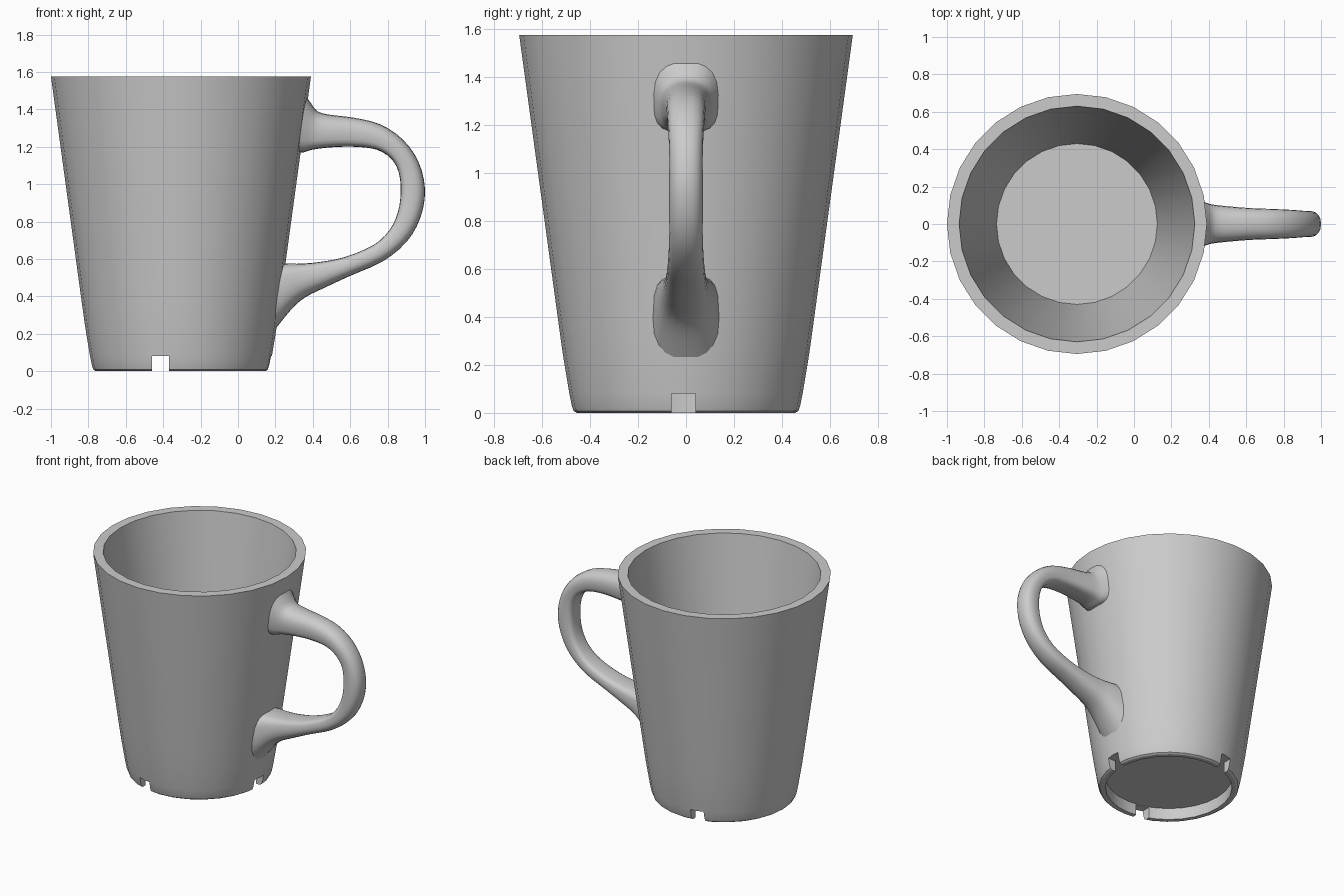
import bpy, math
from mathutils import Vector

if "Cube" in bpy.data.objects:
    bpy.data.objects.remove(bpy.data.objects["Cube"])

CX = -0.305      # axis of the cup
SEG = 28


def make_object(name, verts, faces):
    me = bpy.data.meshes.new(name)
    me.from_pydata(verts, [], faces)
    me.validate()
    ob = bpy.data.objects.new(name, me)
    bpy.context.collection.objects.link(ob)
    return ob


def smooth(ob, angle):
    bpy.ops.object.select_all(action='DESELECT')
    ob.select_set(True)
    bpy.context.view_layer.objects.active = ob
    bpy.ops.object.shade_smooth_by_angle(angle=math.radians(angle))


def loft(rings):
    """Join equal rings of points into a closed, capped skin."""
    n = len(rings[0])
    verts = [p for r in rings for p in r]
    faces = []
    for i in range(len(rings) - 1):
        for j in range(n):
            k = (j + 1) % n
            faces.append((i * n + j, i * n + k, (i + 1) * n + k, (i + 1) * n + j))
    faces.append(tuple(reversed(range(n))))
    faces.append(tuple(range((len(rings) - 1) * n, len(rings) * n)))
    return verts, faces


# Cup: recessed underside, foot ring, outer wall, rim, inner wall, floor (r, z)
profile = [(0.425, 0.085), (0.425, 0.0), (0.455, 0.0), (0.468, 0.008),
           (0.476, 0.03), (0.486, 0.08), (0.501, 0.17), (0.514, 0.25),
           (0.532, 0.38), (0.695, 1.575), (0.63, 1.575), (0.43, 0.125)]
rings = [[(CX + r * math.sin(2 * math.pi * j / SEG),
           -r * math.cos(2 * math.pi * j / SEG), z) for j in range(SEG)]
         for r, z in profile]
cup = make_object("cup", *loft(rings))

# Drain notches through the foot ring
for centre, size in [((-0.415, 0, -0.01), (0.09, 1.4, 0.18)),
                     ((0.12, -0.01, -0.01), (0.3, 0.1, 0.18))]:
    bpy.ops.mesh.primitive_cube_add(size=1, location=centre)
    cutter = bpy.context.object
    cutter.name = "notch_cutter"
    cutter.scale = size
    cutter.hide_render = True
    mod = cup.modifiers.new("notch", 'BOOLEAN')
    mod.operation = 'DIFFERENCE'
    mod.solver = 'EXACT'
    mod.object = cutter
    bpy.context.view_layer.objects.active = cup
    bpy.ops.object.modifier_apply(modifier=mod.name)
    bpy.data.objects.remove(cutter, do_unlink=True)
smooth(cup, 30)

# Handle stations: outer x, z, inner x, z, half width
stations = [
    (0.345, 1.50, 0.315, 1.17, 0.14), (0.392, 1.43, 0.35, 1.17, 0.12),
    (0.43, 1.387, 0.40, 1.185, 0.105), (0.50, 1.37, 0.50, 1.197, 0.095),
    (0.62, 1.355, 0.62, 1.20, 0.085), (0.76, 1.32, 0.74, 1.185, 0.08),
    (0.88, 1.24, 0.82, 1.135, 0.075), (0.965, 1.12, 0.86, 1.06, 0.07),
    (1.00, 0.97, 0.87, 0.96, 0.07), (0.975, 0.82, 0.855, 0.85, 0.07),
    (0.90, 0.69, 0.81, 0.755, 0.07), (0.77, 0.585, 0.725, 0.675, 0.075),
    (0.60, 0.51, 0.57, 0.61, 0.082), (0.46, 0.445, 0.43, 0.583, 0.092),
    (0.36, 0.395, 0.335, 0.575, 0.105), (0.285, 0.33, 0.28, 0.575, 0.12),
    (0.18, 0.20, 0.22, 0.575, 0.14)]


def catmull(pts, steps):
    pts = [Vector(p) for p in pts]
    ext = [2 * pts[0] - pts[1]] + pts + [2 * pts[-1] - pts[-2]]
    out = []
    for i in range(1, len(ext) - 2):
        a, b, c, d = ext[i - 1:i + 3]
        for s in range(steps):
            t = s / steps
            out.append(0.5 * (2 * b + (c - a) * t + (2 * a - 5 * b + 4 * c - d) * t * t
                              + (3 * b - a - 3 * c + d) * t ** 3))
    return out + [pts[-1]]


# Handle: rounded outside, flatter towards the finger side
N = 20
rings = []
for ox, oz, ix, iz, w in catmull(stations, 3):
    ring = []
    for j in range(N):
        a = 2 * math.pi * j / N
        c, s = math.cos(a), math.sin(a)
        e = 2 / 2.3 if c > 0 else 2 / 3.6
        u = math.copysign(abs(c) ** e, c)
        v = math.copysign(abs(s) ** e, s)
        ring.append(((ox + ix) / 2 + u * (ox - ix) / 2, v * w,
                     (oz + iz) / 2 + u * (oz - iz) / 2))
    rings.append(ring)
handle = make_object("handle", *loft(rings))

# Consistent outward normals
for ob in (cup, handle):
    bpy.ops.object.select_all(action='DESELECT')
    ob.select_set(True)
    bpy.context.view_layer.objects.active = ob
    bpy.ops.object.mode_set(mode='EDIT')
    bpy.ops.mesh.select_all(action='SELECT')
    bpy.ops.mesh.normals_make_consistent(inside=False)
    bpy.ops.object.mode_set(mode='OBJECT')
smooth(handle, 45)
